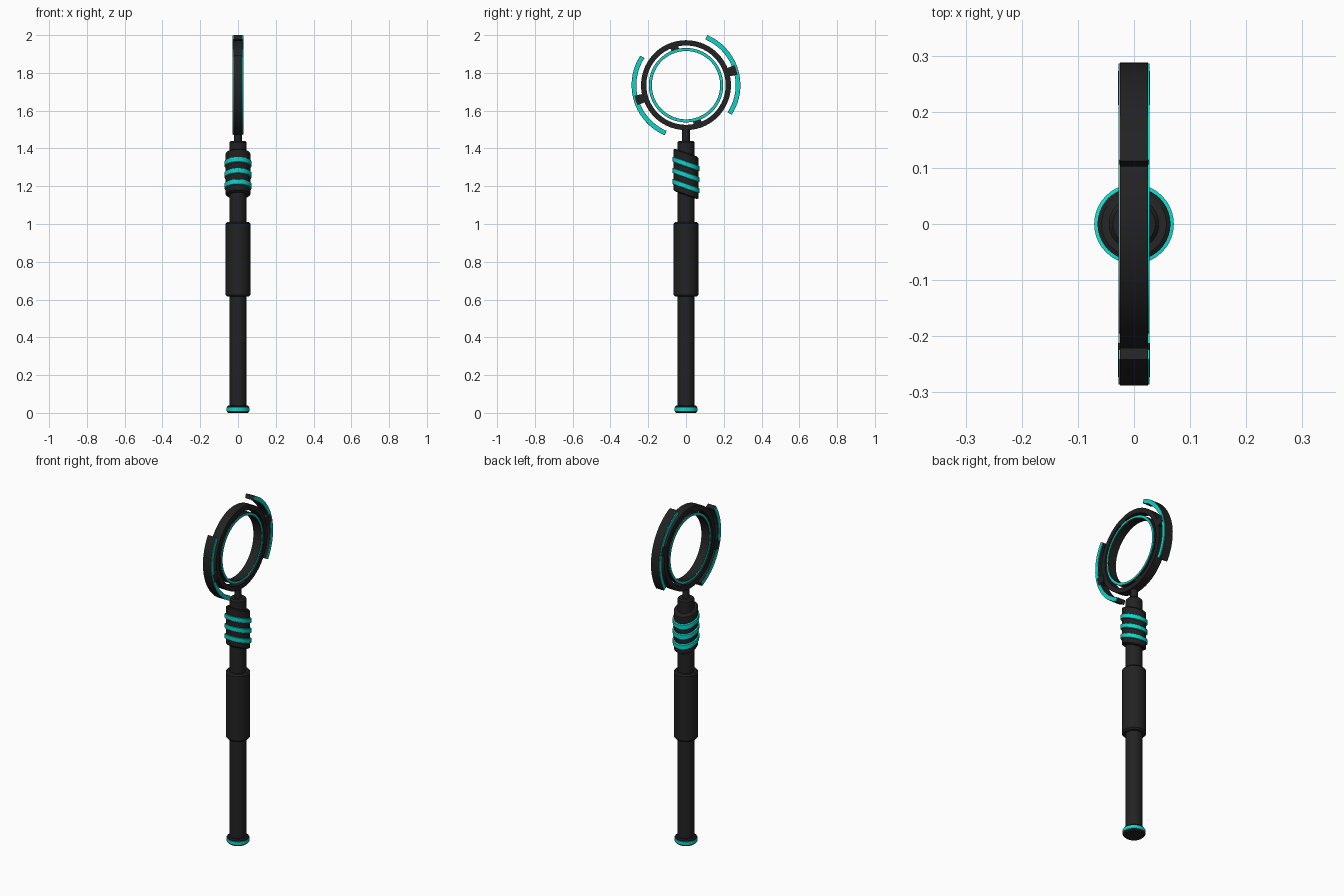
import bpy, bmesh, math

if "Cube" in bpy.data.objects:
    bpy.data.objects.remove(bpy.data.objects["Cube"])


def material(name, rgb):
    m = bpy.data.materials.new(name)
    m.diffuse_color = (*rgb, 1)
    m.use_nodes = True
    m.node_tree.nodes["Principled BSDF"].inputs["Base Color"].default_value = m.diffuse_color
    return m


DARK = material("charcoal", (0.016, 0.016, 0.016))
CYAN = material("bright_cyan", (0.004, 0.66, 0.58))
RING_Z = 1.735


def finish(name, bm, mat):
    bmesh.ops.recalc_face_normals(bm, faces=bm.faces)
    me = bpy.data.meshes.new(name)
    bm.to_mesh(me)
    bm.free()
    me.materials.append(mat)
    ob = bpy.data.objects.new(name, me)
    bpy.context.collection.objects.link(ob)
    bpy.context.view_layer.objects.active = ob
    ob.select_set(True)
    bpy.ops.object.shade_smooth_by_angle(angle=math.radians(30))
    ob.select_set(False)
    return ob


def lathe(name, profile, mat, slope=0.0, n=40):
    """Turned solid from (radius, z) points; slope lowers the back."""
    bm = bmesh.new()
    rows = []
    for r, z in profile:
        row = []
        for i in range(n):
            a = 2 * math.pi * i / n
            y = r * math.sin(a)
            row.append(bm.verts.new((r * math.cos(a), y, z - slope * y)))
        rows.append(row)
    for a, b in zip(rows, rows[1:]):
        for i in range(n):
            j = (i + 1) % n
            bm.faces.new((a[i], a[j], b[j], b[i]))
    bm.faces.new(rows[0])
    bm.faces.new(rows[-1])
    return finish(name, bm, mat)


def arc(name, r0, r1, x0, x1, mat, start=0, end=360):
    """Rectangular-section arc or full ring around the x axis."""
    bm = bmesh.new()
    full = end - start >= 360
    n = max(2, round((end - start) / 5))
    rows = []
    for i in range(n if full else n + 1):
        a = math.radians(start + (end - start) * i / n)
        rows.append([bm.verts.new((x, r * math.cos(a), RING_Z + r * math.sin(a)))
                     for r, x in ((r0, x0), (r1, x0), (r1, x1), (r0, x1))])
    for i in range(n):
        a, b = rows[i], rows[(i + 1) % len(rows)]
        for k in range(4):
            bm.faces.new((a[k], a[(k + 1) % 4], b[(k + 1) % 4], b[k]))
    if not full:
        bm.faces.new(rows[0])
        bm.faces.new(rows[-1])
    return finish(name, bm, mat)


# Shaft, foot and grip
lathe("foot_cap", [(0.052, 0), (0.058, 0.006), (0.058, 0.034), (0.052, 0.04)], DARK)
lathe("foot_band", [(0.061, 0.011), (0.061, 0.029)], CYAN)
lathe("shaft", [(0.045, 0.03), (0.045, 1.432), (0.038, 1.44)], DARK)
lathe("grip", [(0.058, 0.617), (0.065, 0.625), (0.065, 1.003), (0.058, 1.011)], DARK)
lathe("neck", [(0.02, 1.42), (0.02, 1.51)], DARK, n=24)

# Slanted sleeve with three glowing bands
lathe("sleeve", [(0.058, 1.152), (0.065, 1.158), (0.065, 1.372), (0.058, 1.378)], DARK, 0.35)
for i in range(3):
    z = 1.2 + 0.059 * i
    lathe(f"sleeve_band_{i + 1}", [(0.064, z - 0.015), (0.071, z - 0.012),
                                   (0.071, z + 0.012), (0.064, z + 0.015)], CYAN, 0.35)

# Head rings
arc("main_ring", 0.21, 0.238, -0.025, 0.025, DARK)
arc("inner_ring", 0.181, 0.197, -0.025, 0.025, DARK)
for side, x0, x1 in (("left", -0.028, -0.025), ("right", 0.025, 0.028)):
    arc(f"inner_ring_trim_{side}", 0.183, 0.195, x0, x1, CYAN)

# Two outer arcs and their connectors, half a turn apart
for tag, t in (("back", 0), ("front", 180)):
    arc(f"outer_arc_{tag}", 0.263, 0.288, -0.025, 0.025, DARK, t - 33, t + 67)
    for side, x0, x1 in (("left", -0.028, -0.025), ("right", 0.025, 0.028)):
        arc(f"outer_arc_trim_{tag}_{side}", 0.265, 0.286, x0, x1, CYAN, t - 32.5, t + 66.5)
    arc(f"outer_connector_{tag}", 0.23, 0.278, -0.0285, 0.0285, DARK, t + 11.5, t + 22.5)
    arc(f"inner_connector_{tag}", 0.193, 0.215, -0.025, 0.025, DARK, t + 101, t + 113)
